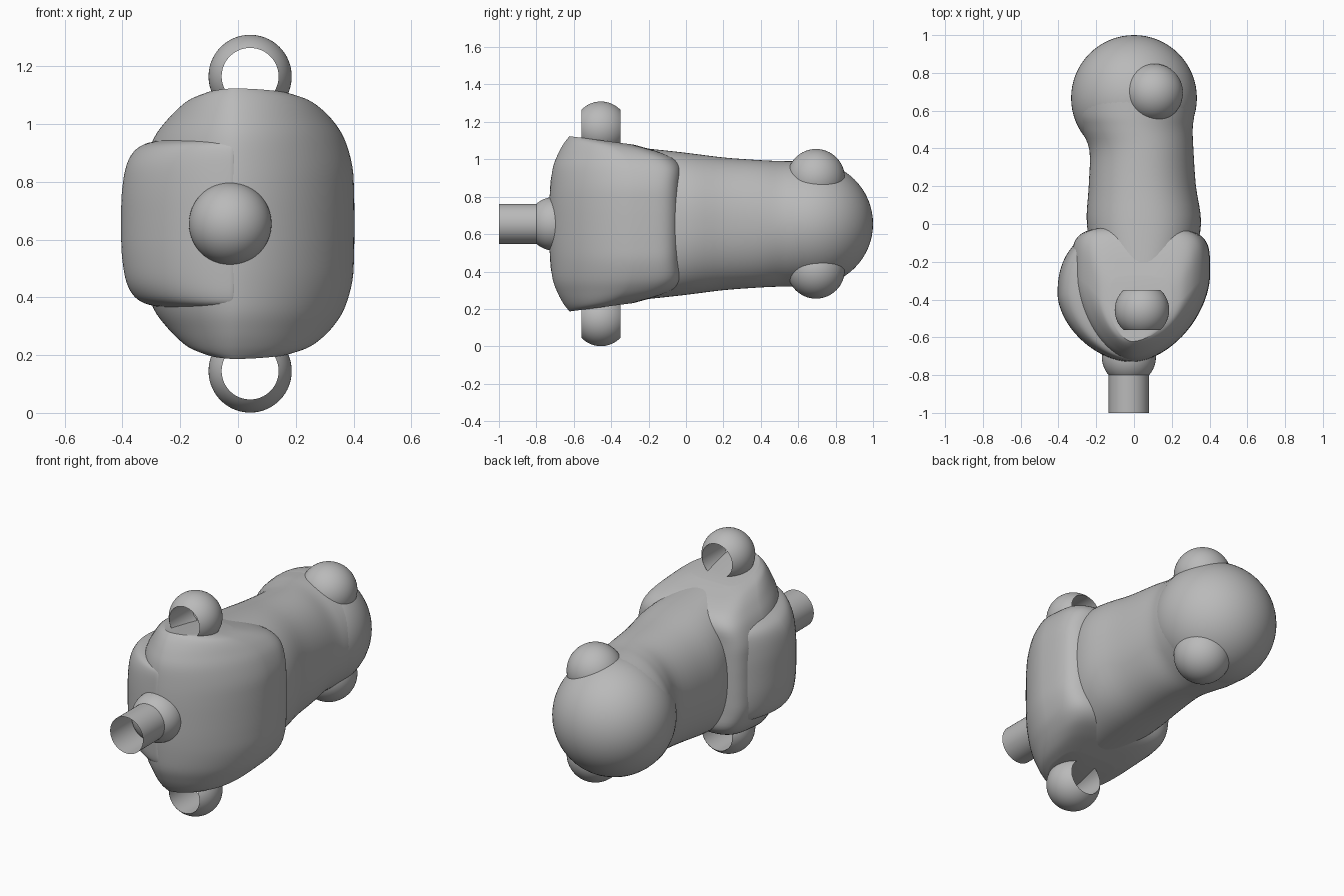
import bpy, bmesh, math
from mathutils import Vector

if "Cube" in bpy.data.objects:
    bpy.data.objects.remove(bpy.data.objects["Cube"], do_unlink=True)

MID = 0.655          # height of the horizontal symmetry plane
N = 80               # points round each section

grey = bpy.data.materials.new("plain grey")
grey.use_nodes = True
grey.diffuse_color = (0.49, 0.49, 0.49, 1)
grey.node_tree.nodes["Principled BSDF"].inputs["Base Color"].default_value = (0.49, 0.49, 0.49, 1)


def finish(bm, name):
    bmesh.ops.recalc_face_normals(bm, faces=bm.faces)
    me = bpy.data.meshes.new(name)
    bm.to_mesh(me)
    bm.free()
    me.materials.append(grey)
    ob = bpy.data.objects.new(name, me)
    bpy.context.collection.objects.link(ob)
    bpy.ops.object.select_all(action='DESELECT')
    ob.select_set(True)
    bpy.context.view_layer.objects.active = ob
    bpy.ops.object.shade_smooth_by_angle(angle=math.radians(40))


def loft(name, rings, caps=True, loop=False):
    bm = bmesh.new()
    vs = [[bm.verts.new(p) for p in r] for r in rings]
    pairs = list(zip(vs, vs[1:])) + ([(vs[-1], vs[0])] if loop else [])
    for a, b in pairs:
        for i in range(len(a)):
            j = (i + 1) % len(a)
            bm.faces.new((a[i], a[j], b[j], b[i]))
    if caps:
        bm.faces.new(vs[0])
        bm.faces.new(vs[-1])
    finish(bm, name)


def lathe_y(name, profile, cx, cz, loop=False):
    """Turn (y, radius) points round an axis along y."""
    ang = [2 * math.pi * i / N for i in range(N)]
    loft(name, [[(cx + r * math.cos(t), y, cz + r * math.sin(t)) for t in ang]
                for y, r in profile], caps=False, loop=loop)


def ball(name, centre, radius):
    bm = bmesh.new()
    bmesh.ops.create_uvsphere(bm, u_segments=64, v_segments=32, radius=radius)
    bmesh.ops.translate(bm, verts=bm.verts, vec=Vector(centre))
    finish(bm, name)


def spow(v, e):
    return math.copysign(abs(v) ** e, v)


def catmull(rows, steps=4):
    """Smooth a list of equal-length tuples."""
    out = []
    for i in range(len(rows) - 1):
        p0, p1 = rows[max(i - 1, 0)], rows[i]
        p2, p3 = rows[i + 1], rows[min(i + 2, len(rows) - 1)]
        for k in range(steps):
            t = k / steps
            out.append(tuple(0.5 * (2 * b + (c - a) * t + (2 * a - 5 * b + 4 * c - d) * t * t
                                    + (3 * b - a - 3 * c + d) * t ** 3)
                             for a, b, c, d in zip(p0, p1, p2, p3)))
    return out + [rows[-1]]


def stacked_body(name, rows, cx, nf, nb, tilt):
    """Horizontal sections (h, x_left, x_right, y_front, y_wide, y_back), mirrored about MID."""
    half = catmull(rows)
    full = [(-r[0],) + r[1:] for r in reversed(half[1:])] + half
    top = rows[-1][0]
    rings = []
    for h, xl, xr, yf, yw, yb in full:
        ring = []
        for i in range(N):
            t = 2 * math.pi * (i + 0.5) / N
            c, s = math.cos(t), math.sin(t)
            n = nb if s > 0 else nf
            x = cx + spow(c, 2 / n) * ((xr - cx) if c > 0 else (cx - xl))
            y = yw + spow(s, 2 / n) * ((yb - yw) if s > 0 else (yw - yf))
            k = 1 - tilt * (y + 0.62) * (abs(h) / top) ** 4
            ring.append((x, y, MID + h * k))
        rings.append(ring)
    loft(name, rings)


# Main housing: full height, steps down towards the right lobe
stacked_body("main_housing", [
    (0.00, -0.33, 0.403, -0.732, -0.27, -0.02),
    (0.10, -0.33, 0.402, -0.731, -0.27, -0.02),
    (0.20, -0.325, 0.396, -0.725, -0.27, -0.02),
    (0.30, -0.292, 0.368, -0.712, -0.28, -0.02),
    (0.37, -0.247, 0.328, -0.685, -0.31, -0.06),
    (0.42, -0.205, 0.285, -0.658, -0.36, -0.14),
    (0.45, -0.17, 0.245, -0.637, -0.40, -0.22),
    (0.468, -0.125, 0.195, -0.622, -0.43, -0.28)], -0.01, 1.75, 4.5, 0.28)

# Shorter lobe on the right side
stacked_body("side_lobe", [
    (0.00, -0.405, 0.06, -0.732, -0.37, 0.0),
    (0.10, -0.403, 0.06, -0.731, -0.37, 0.0),
    (0.19, -0.390, 0.06, -0.727, -0.37, 0.0),
    (0.245, -0.365, 0.06, -0.722, -0.36, -0.005),
    (0.275, -0.325, 0.06, -0.712, -0.36, -0.02),
    (0.290, -0.265, 0.05, -0.690, -0.36, -0.05)], -0.02, 1.75, 2.3, 0.0)

# Neck flaring into the rear ball: (y, x_left, x_right, half height, roundness)
neck = catmull([(-0.60, -0.08, 0.15, 0.445, 2.4), (-0.45, -0.14, 0.22, 0.428, 2.4),
                (-0.20, -0.21, 0.31, 0.402, 2.4), (0.0, -0.25, 0.355, 0.380, 2.3),
                (0.20, -0.24, 0.328, 0.355, 2.2), (0.39, -0.236, 0.315, 0.341, 2.1),
                (0.50, -0.282, 0.311, 0.336, 2.0), (0.57, -0.314, 0.319, 0.335, 2.0),
                (0.65, -0.331, 0.331, 0.332, 2.0)])
rings = []
for y, xl, xr, hz, n in neck:
    cx, hx = (xl + xr) / 2, (xr - xl) / 2
    rings.append([(cx + hx * spow(math.cos(t), 2 / n), y, MID + hz * spow(math.sin(t), 2 / n))
                  for t in (2 * math.pi * (i + 0.5) / N for i in range(N))])
loft("neck", rings)

# Rear ball with a small knob above and below
ball("rear_ball", (0, 0.667, MID), 0.333)
for side, sgn in (("upper", 1), ("lower", -1)):
    ball(side + "_knob", (0.105, 0.695, MID + sgn * 0.246), 0.154)

    # Lug: sphere band bored through along y
    R, half = 0.144, 0.105
    a = math.asin(half / R)
    prof = [(-0.455 + R * math.sin(a * k / 10), R * math.cos(a * k / 10)) for k in range(-10, 11)]
    lathe_y(side + "_lug", prof, 0.042, MID + sgn * 0.51, loop=True)

# Front socket ball and open tube
ball("front_ball", (-0.027, -0.705, MID), 0.143)
lathe_y("front_tube", [(-1.0, 0.107), (-0.72, 0.107)], -0.027, MID)
